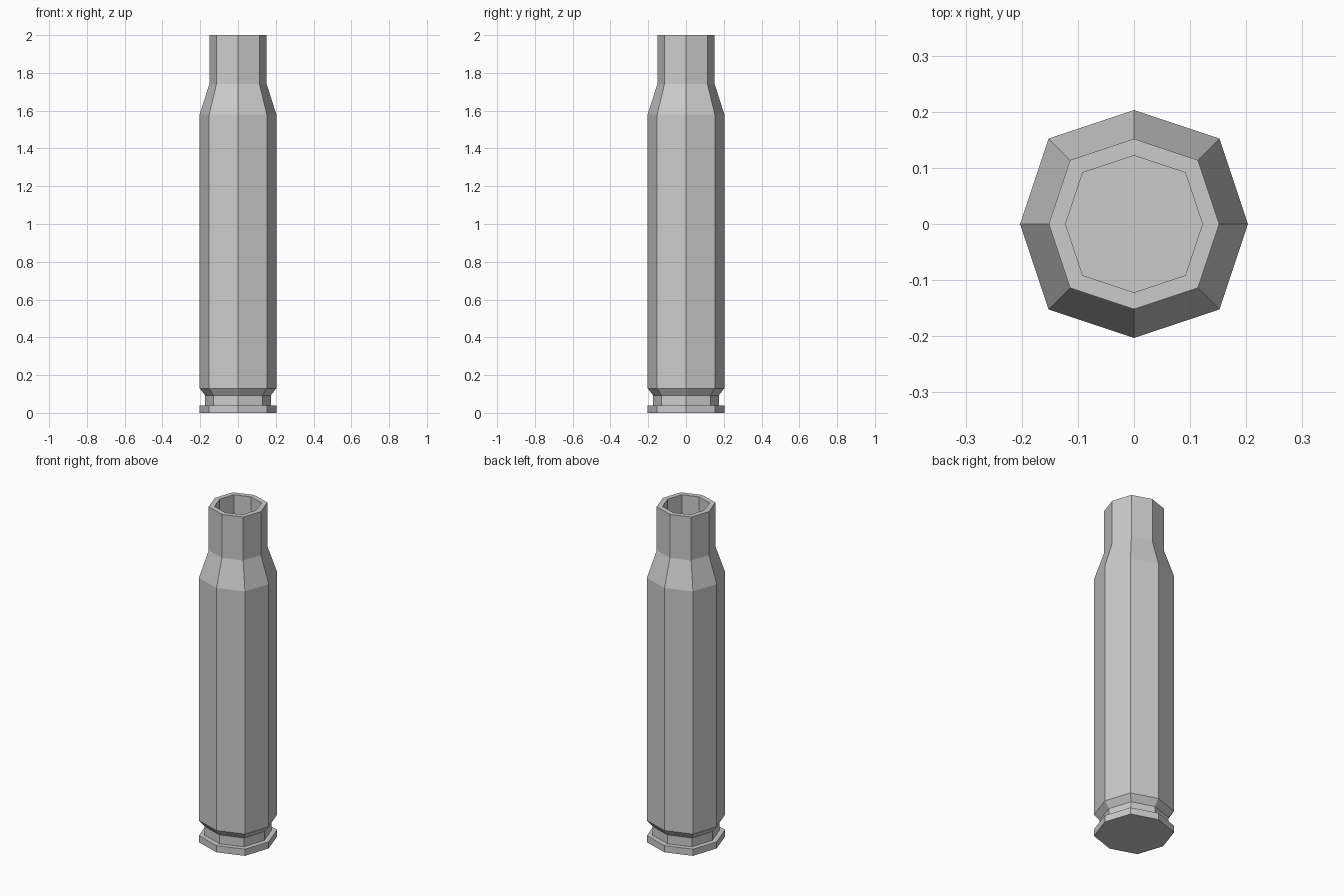
import bpy
import bmesh

cube = bpy.data.objects.get("Cube")
if cube:
    bpy.data.objects.remove(cube, do_unlink=True)

# One plain grey metal
metal = bpy.data.materials.new("grey_metal")
metal.use_nodes = True
grey = (0.6, 0.6, 0.6, 1)
metal.diffuse_color = grey
metal.node_tree.nodes["Principled BSDF"].inputs["Base Color"].default_value = grey

# Eight-sided section, slightly fuller on the diagonals
DIAG = 0.75
SECTION = [(1, 0), (DIAG, DIAG), (0, 1), (-DIAG, DIAG),
           (-1, 0), (-DIAG, -DIAG), (0, -1), (DIAG, -DIAG)]

# (radius, height) from the base, up the outside, then down the bore
PROFILE = [
    (0.203, 0), (0.203, 0.04),       # rim
    (0.174, 0.04), (0.174, 0.093),   # extractor groove
    (0.203, 0.13), (0.203, 1.58),    # body
    (0.152, 1.74), (0.152, 2),       # shoulder and neck
    (0.122, 2), (0.122, 0.2),        # mouth and bore
]


def loft(name, profile):
    bm = bmesh.new()
    rings = [[bm.verts.new((x * r, y * r, z)) for x, y in SECTION]
             for r, z in profile]
    n = len(SECTION)
    for low, high in zip(rings, rings[1:]):
        for i in range(n):
            j = (i + 1) % n
            bm.faces.new((low[i], low[j], high[j], high[i]))
    # Base and bore floor
    bm.faces.new(rings[0][::-1])
    bm.faces.new(rings[-1])
    bmesh.ops.recalc_face_normals(bm, faces=bm.faces)
    mesh = bpy.data.meshes.new(name)
    bm.to_mesh(mesh)
    bm.free()
    mesh.materials.append(metal)
    obj = bpy.data.objects.new(name, mesh)
    bpy.context.collection.objects.link(obj)
    return obj


loft("cartridge_case", PROFILE)
